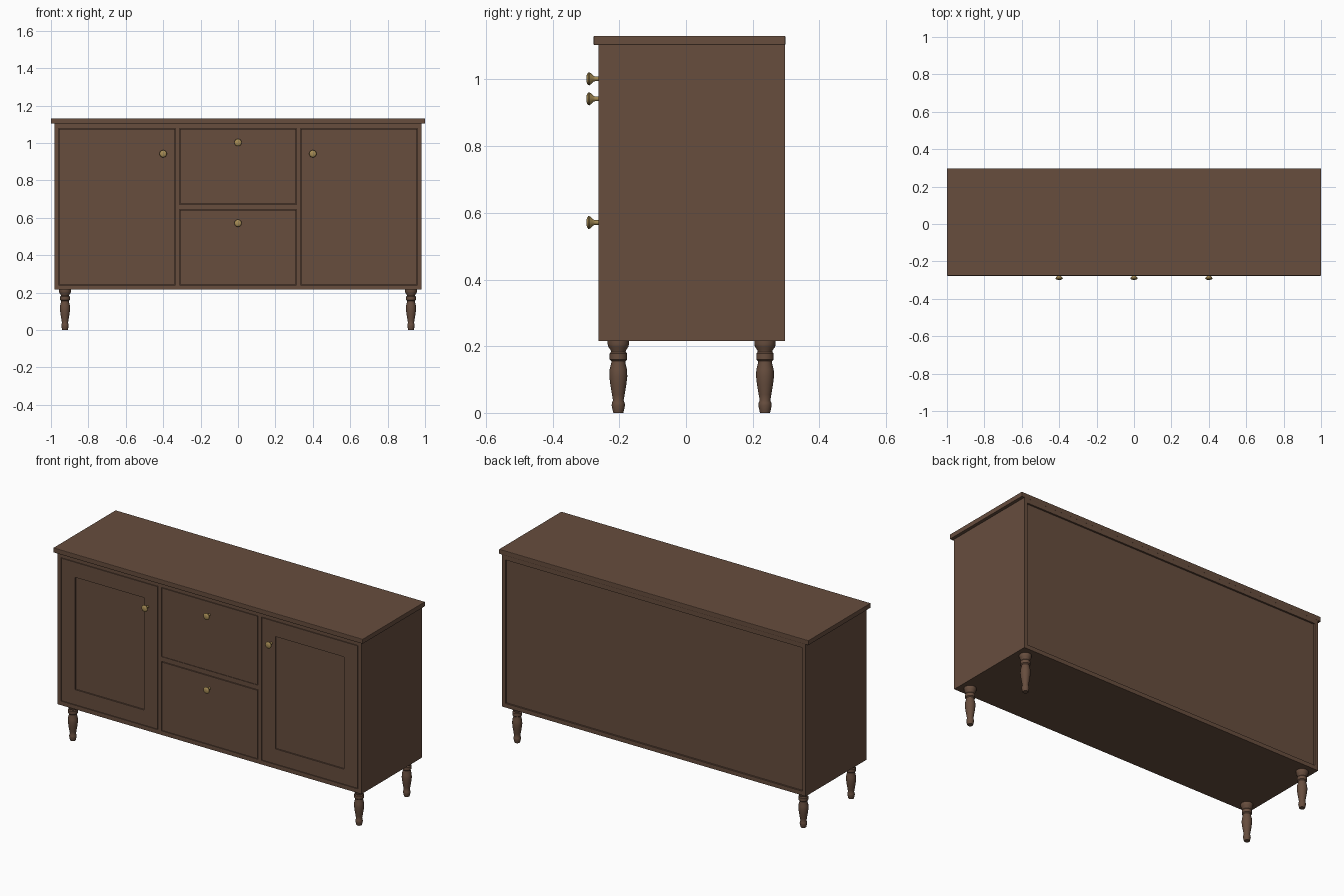
import bpy, math
from mathutils import Matrix

if "Cube" in bpy.data.objects:
    bpy.data.objects.remove(bpy.data.objects["Cube"])


def material(name, rgb):
    m = bpy.data.materials.new(name)
    m.diffuse_color = (*rgb, 1)
    m.use_nodes = True
    m.node_tree.nodes["Principled BSDF"].inputs["Base Color"].default_value = m.diffuse_color
    return m


WOOD = material("dark wood", (0.135, 0.075, 0.048))
BRASS = material("aged brass", (0.38, 0.26, 0.09))


def box(name, x, y, z, bevel=0.0):
    """Box from (min, max) ranges on each axis."""
    bpy.ops.mesh.primitive_cube_add(size=1)
    ob = bpy.context.object
    ob.name = name
    ob.data.transform(Matrix.Diagonal((x[1] - x[0], y[1] - y[0], z[1] - z[0], 1)))
    ob.location = (sum(x) / 2, sum(y) / 2, sum(z) / 2)
    ob.data.materials.append(WOOD)
    if bevel:
        b = ob.modifiers.new("bevel", 'BEVEL')
        b.width, b.segments = bevel, 2
    return ob


def lathe(name, profile, mat, loc, rot=(0, 0, 0), sides=24):
    """Closed turned shape from (radius, height) points, bottom to top."""
    verts, faces = [], []
    for r, h in profile:
        for i in range(sides):
            a = 2 * math.pi * i / sides
            verts.append((r * math.cos(a), r * math.sin(a), h))
    for k in range(len(profile) - 1):
        for i in range(sides):
            j = (i + 1) % sides
            faces.append((k * sides + i, k * sides + j, (k + 1) * sides + j, (k + 1) * sides + i))
    n = len(verts)
    faces.append(tuple(reversed(range(sides))))
    faces.append(tuple(range(n - sides, n)))
    me = bpy.data.meshes.new(name)
    me.from_pydata(verts, [], faces)
    me.materials.append(mat)
    ob = bpy.data.objects.new(name, me)
    bpy.context.collection.objects.link(ob)
    ob.location, ob.rotation_euler = loc, rot
    bpy.ops.object.select_all(action='DESELECT')
    ob.select_set(True)
    bpy.context.view_layer.objects.active = ob
    bpy.ops.object.shade_smooth_by_angle(angle=math.radians(35))
    return ob


F, B = -0.262, 0.297            # front and back planes of the carcass
Z0, Z1, ZT = 0.216, 0.24, 1.078  # underside, inner floor, inner ceiling
SX, IX = 0.982, 0.96            # outer and inner faces of the sides

# Carcass
box("top_slab", (-1, 1), (-0.277, 0.298), (1.103, 1.131), 0.003)
box("upper_board", (-SX, SX), (F, B), (ZT, 1.104))
box("bottom_board", (-IX, IX), (F, B), (Z0, Z1))
box("back_panel", (-IX, IX), (B - 0.02, B - 0.01), (Z1, ZT))
for s, side in ((-1, "left"), (1, "right")):
    box(side + "_side", sorted((s * IX, s * SX)), (F, B), (Z0, ZT))
    box(side + "_partition", sorted((s * 0.312, s * 0.334)), (F, B - 0.02), (Z1, ZT))

# Drawers and the rail between them
box("drawer_rail", (-0.312, 0.312), (F + 0.002, B - 0.02), (0.645, 0.672))
for name, z in (("upper", (0.675, ZT - 0.003)), ("lower", (Z1 + 0.003, 0.642))):
    box(name + "_drawer_front", (-0.309, 0.309), (F, F + 0.02), z)

# Framed doors with recessed panels
D0, D1, W = 0.337, 0.957, 0.088
zb, zt = Z1 + 0.003, ZT - 0.003
for s, side in ((-1, "left"), (1, "right")):
    def rng(a, b):
        return sorted((s * a, s * b))
    depth = (F, F + 0.02)
    box(side + "_door_inner_stile", rng(D0, D0 + W), depth, (zb, zt))
    box(side + "_door_outer_stile", rng(D1 - W, D1), depth, (zb, zt))
    box(side + "_door_top_rail", rng(D0 + W, D1 - W), depth, (zt - W, zt))
    box(side + "_door_bottom_rail", rng(D0 + W, D1 - W), depth, (zb, zb + W))
    box(side + "_door_panel", rng(D0 + W, D1 - W), (F + 0.008, F + 0.016), (zb + W, zt - W))

# Turned legs
leg = [(0.015, 0), (0.017, 0.008), (0.020, 0.022), (0.019, 0.030), (0.016, 0.038),
       (0.019, 0.055), (0.024, 0.085), (0.027, 0.110), (0.026, 0.130), (0.021, 0.150),
       (0.021, 0.155), (0.026, 0.160), (0.026, 0.178), (0.022, 0.183), (0.023, 0.188),
       (0.030, 0.198), (0.032, 0.206), (0.032, Z0)]
for x in (-0.925, 0.925):
    for y in (-0.203, 0.237):
        name = ("front" if y < 0 else "back") + ("_left" if x < 0 else "_right") + "_leg"
        lathe(name, leg, WOOD, (x, y, 0))

# Brass knobs, turned around the y axis
knob = [(0.007, -0.002), (0.007, 0.010), (0.009, 0.016), (0.017, 0.024), (0.0195, 0.028),
        (0.019, 0.031), (0.014, 0.035), (0.007, 0.0365)]
for name, x, z in (("upper_drawer", 0, 1.002), ("lower_drawer", 0, 0.571),
                   ("left_door", -0.4, 0.942), ("right_door", 0.4, 0.942)):
    lathe(name + "_knob", knob, BRASS, (x, F, z), (math.pi / 2, 0, 0), 20)
